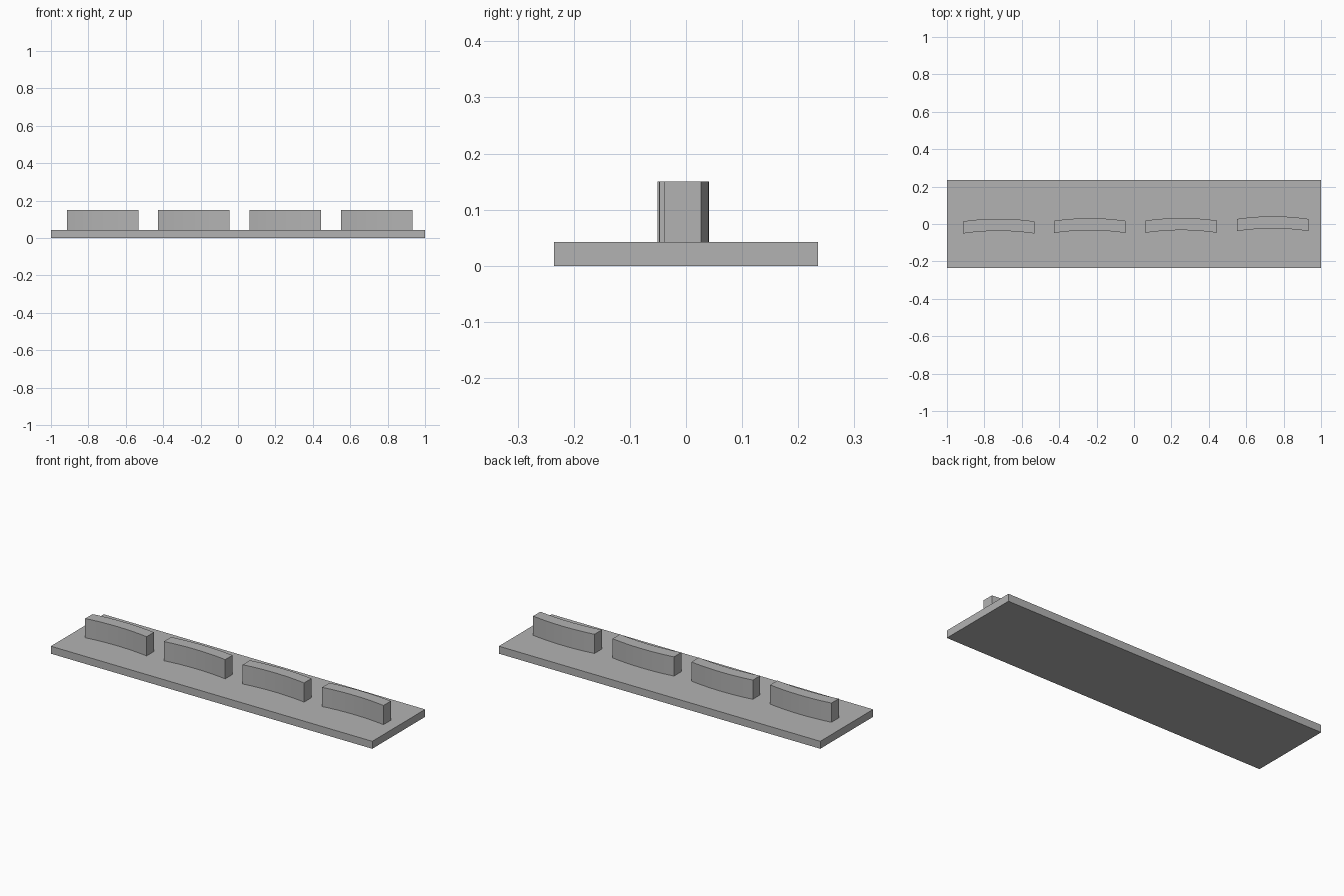
import bpy
import bmesh
import math

cube = bpy.data.objects.get("Cube")
if cube:
    bpy.data.objects.remove(cube, do_unlink=True)

# Single grey finish
GREY = (0.45, 0.45, 0.45, 1.0)
grey = bpy.data.materials.new("grey")
grey.use_nodes = True
grey.diffuse_color = GREY
grey.node_tree.nodes["Principled BSDF"].inputs["Base Color"].default_value = GREY


def extrude_outline(name, outline, z0, z1):
    """Make a solid prism from a counter-clockwise outline."""
    bm = bmesh.new()
    face = bm.faces.new([bm.verts.new((x, y, z0)) for x, y in outline])
    top = bmesh.ops.extrude_face_region(bm, geom=[face])["geom"]
    verts = [g for g in top if isinstance(g, bmesh.types.BMVert)]
    bmesh.ops.translate(bm, verts=verts, vec=(0, 0, z1 - z0))
    bmesh.ops.recalc_face_normals(bm, faces=bm.faces)
    mesh = bpy.data.meshes.new(name)
    bm.to_mesh(mesh)
    bm.free()
    mesh.materials.append(grey)
    obj = bpy.data.objects.new(name, mesh)
    bpy.context.collection.objects.link(obj)
    return obj


# Base plate
PLATE_TOP = 0.042
HALF_DEPTH = 0.235
extrude_outline("base_plate", [(-1, -HALF_DEPTH), (1, -HALF_DEPTH),
                               (1, HALF_DEPTH), (-1, HALF_DEPTH)], 0, PLATE_TOP)

# Curved blocks: a shallow arc bowed towards the back, with straight ends
HALF_WIDTH, THICKNESS, RISE, STEPS = 0.191, 0.065, 0.014, 24
BLOCK_TOP = 0.15
radius = (HALF_WIDTH ** 2 + RISE ** 2) / (2 * RISE)


def arc(cx, y_end):
    pts = []
    for i in range(STEPS + 1):
        x = HALF_WIDTH * (2 * i / STEPS - 1)
        pts.append((cx + x, y_end + math.sqrt(radius ** 2 - x ** 2) - (radius - RISE)))
    return pts


blocks = {"far_right": (-0.724, -0.051), "inner_right": (-0.237, -0.048),
          "inner_left": (0.253, -0.047), "far_left": (0.741, -0.038)}
for side, (cx, y_front) in blocks.items():
    outline = arc(cx, y_front) + arc(cx, y_front + THICKNESS)[::-1]
    block = extrude_outline(side + "_curved_block", outline, PLATE_TOP, BLOCK_TOP)
    bpy.ops.object.select_all(action="DESELECT")
    block.select_set(True)
    bpy.context.view_layer.objects.active = block
    bpy.ops.object.shade_smooth_by_angle(angle=math.radians(30))
